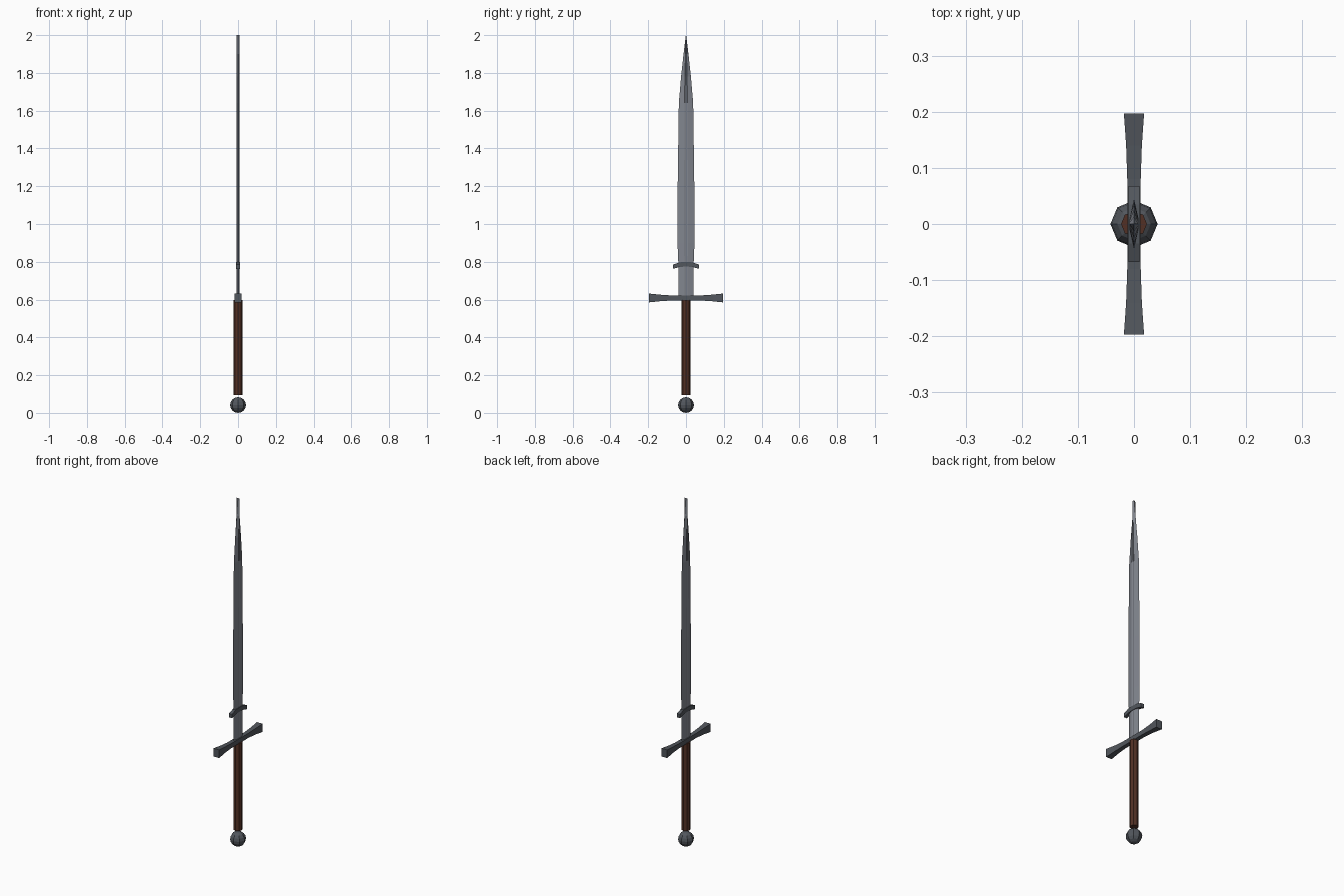
import bpy, bmesh, math

if "Cube" in bpy.data.objects:
    bpy.data.objects.remove(bpy.data.objects["Cube"])

def material(name, rgb):
    m = bpy.data.materials.new(name)
    m.diffuse_color = (*rgb, 1)
    m.use_nodes = True
    m.node_tree.nodes["Principled BSDF"].inputs["Base Color"].default_value = m.diffuse_color
    return m

steel = material("blade steel", (0.22, 0.235, 0.27))
iron = material("dark iron", (0.085, 0.095, 0.11))
leather = material("brown leather", (0.085, 0.03, 0.018))

def finish(name, bm, mat):
    bmesh.ops.recalc_face_normals(bm, faces=bm.faces)
    me = bpy.data.meshes.new(name)
    bm.to_mesh(me)
    bm.free()
    me.materials.append(mat)
    ob = bpy.data.objects.new(name, me)
    bpy.context.collection.objects.link(ob)

def loft(name, rings, mat):
    """Skin a list of equal-length rings and cap both ends."""
    bm = bmesh.new()
    vs = [[bm.verts.new(p) for p in r] for r in rings]
    n = len(vs[0])
    for a, b in zip(vs, vs[1:]):
        for i in range(n):
            j = (i + 1) % n
            bm.faces.new((a[i], a[j], b[j], b[i]))
    bm.faces.new(vs[0])
    bm.faces.new(vs[-1])
    finish(name, bm, mat)

# Blade: flattened section with a shallow groove along the middle
T = 0.008
def blade_ring(w, z):
    f = 0.22 * w
    half = [(0.0, w), (T, f), (T * 0.7, 0), (T, -f)]
    return [(x, y, z) for x, y in half] + [(-x, -y, z) for x, y in half]

loft("blade", [blade_ring(w, z) for z, w in
     [(0.61, 0.04), (0.78, 0.04), (0.90, 0.045), (1.20, 0.044), (1.64, 0.038),
      (1.78, 0.026), (1.90, 0.013), (2.0, 0.0008)]], steel)

def bar_ring(y, hx, z0, z1):
    return [(-hx, y, z0), (hx, y, z0), (hx, y, z1), (-hx, y, z1)]

def mirrored(stations):
    return [(-s[0], *s[1:]) for s in reversed(stations) if s[0] > 0] + stations

# Crossguard: flares toward its ends
loft("crossguard", [bar_ring(*s) for s in mirrored(
     [(0.0, 0.012, 0.595, 0.622), (0.08, 0.012, 0.595, 0.622),
      (0.14, 0.014, 0.591, 0.626), (0.197, 0.018, 0.585, 0.632)])], iron)

# Small curved lug across the blade
loft("blade_lug", [bar_ring(*s) for s in mirrored(
     [(0.0, 0.0095, 0.775, 0.80), (0.035, 0.0095, 0.772, 0.797),
      (0.068, 0.0095, 0.763, 0.785)])], iron)

# Grip: eight-sided
def ring(r, z, n=8):
    return [(r * math.cos(2 * math.pi * i / n), r * math.sin(2 * math.pi * i / n), z)
            for i in range(n)]
loft("grip", [ring(0.023, 0.095), ring(0.023, 0.598)], leather)

# Pommel: low-poly ball
bm = bmesh.new()
bmesh.ops.create_uvsphere(bm, u_segments=8, v_segments=8, radius=0.042)
bmesh.ops.translate(bm, verts=bm.verts, vec=(0, 0, 0.042))
finish("pommel", bm, iron)
